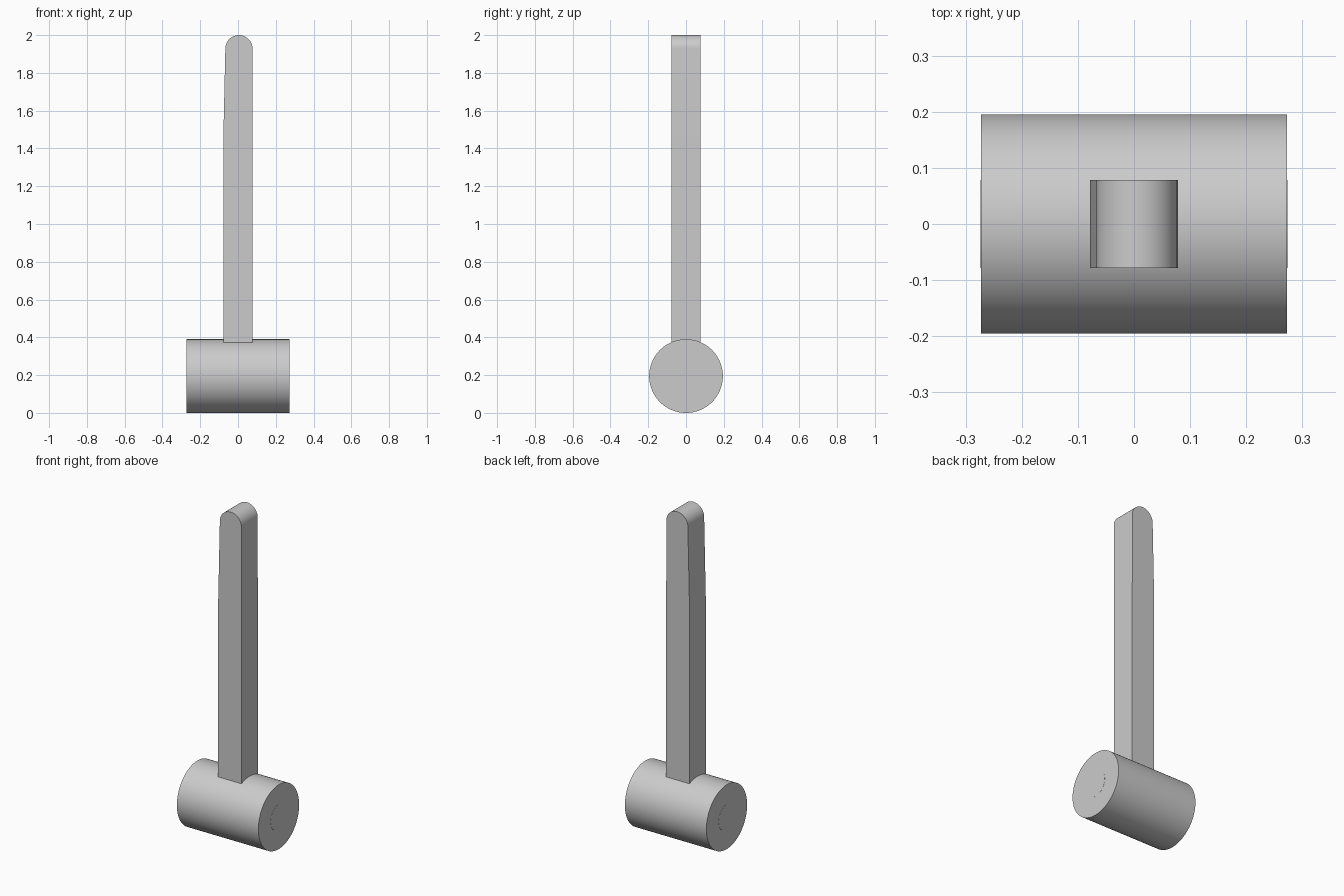
import bpy, bmesh
from math import pi, sin, cos
from mathutils import Matrix

cube = bpy.data.objects.get("Cube")
if cube:
    bpy.data.objects.remove(cube, do_unlink=True)

grey = bpy.data.materials.new("plain grey")
grey.use_nodes = True
grey.diffuse_color = (0.6, 0.6, 0.6, 1)
grey.node_tree.nodes["Principled BSDF"].inputs["Base Color"].default_value = grey.diffuse_color


def add_part(name, bm):
    """Turn a bmesh into a smooth-shaded object with sharp edges kept."""
    bmesh.ops.recalc_face_normals(bm, faces=bm.faces)
    mesh = bpy.data.meshes.new(name)
    bm.to_mesh(mesh)
    bm.free()
    mesh.materials.append(grey)
    obj = bpy.data.objects.new(name, mesh)
    bpy.context.collection.objects.link(obj)
    bpy.ops.object.select_all(action="DESELECT")
    obj.select_set(True)
    bpy.context.view_layer.objects.active = obj
    bpy.ops.object.shade_smooth_by_angle(angle=pi / 6)
    return obj


def cylinder_x(name, radius, length, height):
    """Cylinder lying along x, centred at the given height."""
    bm = bmesh.new()
    bmesh.ops.create_cone(
        bm, cap_ends=True, segments=96, radius1=radius, radius2=radius, depth=length,
        matrix=Matrix.Translation((0, 0, height)) @ Matrix.Rotation(pi / 2, 4, "Y"))
    return add_part(name, bm)


# Round head with a flush pin running through it
RADIUS = 0.195
cylinder_x("head", RADIUS, 0.546, RADIUS)
cylinder_x("centre_pin", 0.078, 0.547, RADIUS)

# Handle: side profile with a slanted upper left edge and a rounded top
HALF = 0.078
left, right, shoulder = -0.067, 0.077, 1.928
mid, r = (left + right) / 2, (right - left) / 2
profile = [(-HALF, RADIUS), (HALF, RADIUS), (HALF, 1.44)]
profile += [(mid + r * cos(pi * i / 32), shoulder + r * sin(pi * i / 32)) for i in range(33)]
profile.append((-HALF, 1.44))

bm = bmesh.new()
face = bm.faces.new([bm.verts.new((x, -HALF, z)) for x, z in profile])
sweep = bmesh.ops.extrude_face_region(bm, geom=[face])
bmesh.ops.translate(bm, vec=(0, 2 * HALF, 0),
                    verts=[v for v in sweep["geom"] if isinstance(v, bmesh.types.BMVert)])
add_part("handle", bm)
